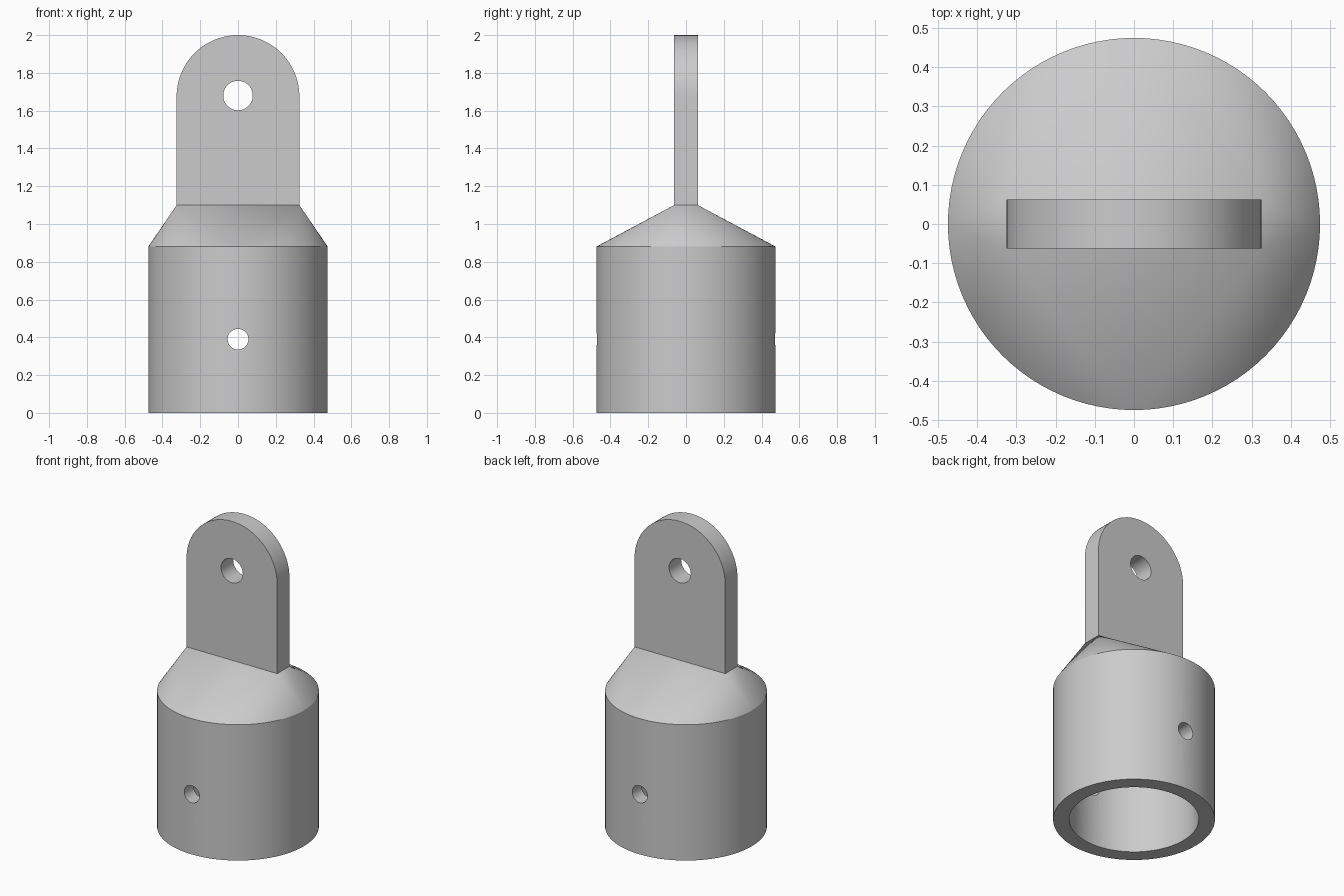
import bpy, bmesh, math
from mathutils import Matrix, Vector

old = bpy.data.objects.get("Cube")
if old:
    bpy.data.objects.remove(old, do_unlink=True)

R, BORE, RIM_Z = 0.475, 0.38, 0.88      # socket
W, T, NECK_Z, EYE_Z = 0.325, 0.0625, 1.1, 1.675   # tab half width, half thickness

grey = bpy.data.materials.new("plain grey")
grey.use_nodes = True
colour = (0.6, 0.6, 0.6, 1)
grey.diffuse_color = colour
grey.node_tree.nodes["Principled BSDF"].inputs["Base Color"].default_value = colour


def make_object(name, bm):
    bmesh.ops.recalc_face_normals(bm, faces=bm.faces)
    mesh = bpy.data.meshes.new(name)
    bm.to_mesh(mesh)
    bm.free()
    mesh.materials.append(grey)
    obj = bpy.data.objects.new(name, mesh)
    bpy.context.collection.objects.link(obj)
    return obj


def cylinder(name, radius, depth, matrix, segments=64):
    bm = bmesh.new()
    bmesh.ops.create_cone(bm, cap_ends=True, segments=segments, radius1=radius,
                          radius2=radius, depth=depth, matrix=matrix)
    return make_object(name, bm)


def cut(obj, cutter):
    cutter.hide_render = True
    mod = obj.modifiers.new(cutter.name, 'BOOLEAN')
    mod.operation, mod.solver, mod.object = 'DIFFERENCE', 'EXACT', cutter
    bpy.context.view_layer.objects.active = obj
    bpy.ops.object.modifier_apply(modifier=mod.name)
    bpy.data.objects.remove(cutter, do_unlink=True)


def smooth(obj):
    bpy.ops.object.select_all(action='DESELECT')
    obj.select_set(True)
    bpy.context.view_layer.objects.active = obj
    bpy.ops.object.shade_smooth_by_angle(angle=math.radians(30))


def across(z):
    return Matrix.Translation((0, 0, z)) @ Matrix.Rotation(math.pi / 2, 4, 'X')


# Socket: round barrel whose shoulder blends into the rectangular foot of the tab
bm = bmesh.new()
N = 96
for z in (0, RIM_Z):
    for i in range(N):
        a = 2 * math.pi * i / N
        bm.verts.new((R * math.cos(a), R * math.sin(a), z))
for sx in (-1, 1):
    for sy in (-1, 1):
        bm.verts.new((sx * W, sy * T, NECK_Z))
bmesh.ops.convex_hull(bm, input=bm.verts)
bmesh.ops.dissolve_limit(bm, angle_limit=0.002, verts=bm.verts, edges=bm.edges)
socket = make_object("socket", bm)

# Open bore from below, and a pin hole through both walls
cut(socket, cylinder("bore_cutter", BORE, 1.6, Matrix.Identity(4), N))
cut(socket, cylinder("pin_cutter", 0.055, 1.2, across(0.39), 32))
smooth(socket)

# Tab: flat plate with a round top
bm = bmesh.new()
outline = [(-W, NECK_Z), (W, NECK_Z)]
outline += [(W * math.cos(math.pi * i / 48), EYE_Z + W * math.sin(math.pi * i / 48))
            for i in range(49)]
face = bm.faces.new([bm.verts.new((x, -T, z)) for x, z in outline])
ext = bmesh.ops.extrude_face_region(bm, geom=[face])
verts = [v for v in ext["geom"] if isinstance(v, bmesh.types.BMVert)]
bmesh.ops.translate(bm, verts=verts, vec=Vector((0, 2 * T, 0)))
tab = make_object("tab", bm)

# Eye hole in the tab
cut(tab, cylinder("eye_cutter", 0.078, 0.5, across(1.68), 48))
smooth(tab)
